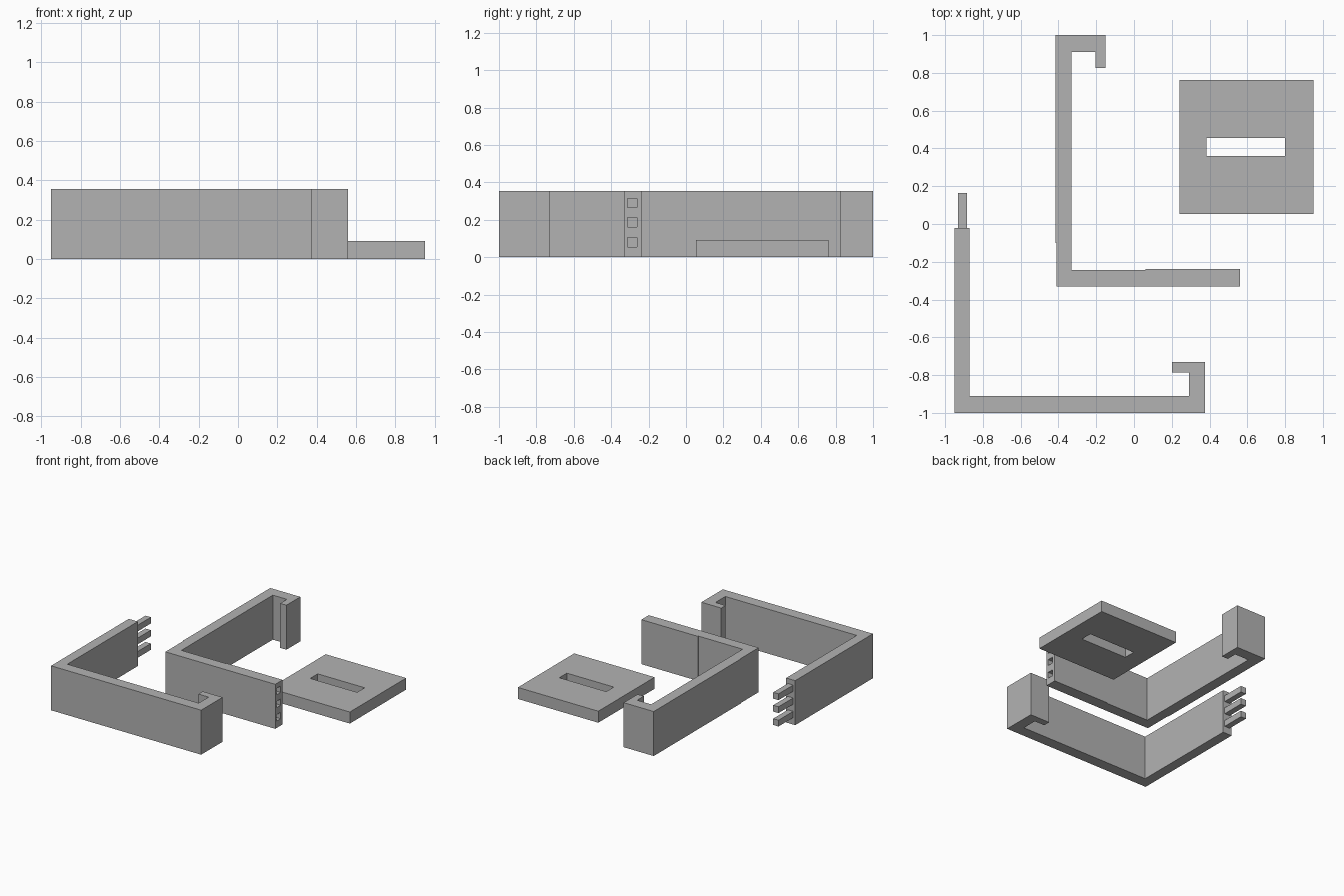
import bpy
import bmesh

cube = bpy.data.objects.get("Cube")
if cube:
    bpy.data.objects.remove(cube, do_unlink=True)

grey = bpy.data.materials.new("plain grey")
grey.use_nodes = True
colour = (0.45, 0.45, 0.45, 1)
grey.diffuse_color = colour
grey.node_tree.nodes["Principled BSDF"].inputs["Base Color"].default_value = colour

HEIGHT = 0.355
PEG_HEIGHTS = (0.08, 0.187, 0.29)
PEG = 0.05


def add_object(name, bm):
    bmesh.ops.recalc_face_normals(bm, faces=bm.faces)
    mesh = bpy.data.meshes.new(name)
    bm.to_mesh(mesh)
    bm.free()
    mesh.materials.append(grey)
    obj = bpy.data.objects.new(name, mesh)
    bpy.context.scene.collection.objects.link(obj)
    return obj


def extrude_profile(name, points, height):
    bm = bmesh.new()
    face = bm.faces.new([bm.verts.new((x, y, 0)) for x, y in points])
    result = bmesh.ops.extrude_face_region(bm, geom=[face])
    verts = [v for v in result["geom"] if isinstance(v, bmesh.types.BMVert)]
    bmesh.ops.translate(bm, verts=verts, vec=(0, 0, height))
    return add_object(name, bm)


def box(name, low, high):
    bm = bmesh.new()
    bmesh.ops.create_cube(bm, size=1)
    for v in bm.verts:
        v.co = [lo if c < 0 else hi for c, lo, hi in zip(v.co, low, high)]
    return add_object(name, bm)


def cut(target, cutter):
    cutter.hide_render = True
    cutter.hide_viewport = True
    cutter.display_type = 'WIRE'
    mod = target.modifiers.new("cut", 'BOOLEAN')
    mod.operation = 'DIFFERENCE'
    mod.solver = 'EXACT'
    mod.object = cutter
    # Bake the cut, then discard the cutter
    bpy.context.view_layer.update()
    baked = bpy.data.meshes.new_from_object(
        target.evaluated_get(bpy.context.evaluated_depsgraph_get()))
    target.modifiers.clear()
    target.data = baked
    bpy.data.objects.remove(cutter, do_unlink=True)


# Front bracket: L-shaped wall with a hooked end
extrude_profile("front_bracket", [
    (-0.95, -1), (0.375, -1), (0.375, -0.73), (0.2, -0.73), (0.2, -0.785),
    (0.29, -0.785), (0.29, -0.91), (-0.87, -0.91), (-0.87, -0.02), (-0.95, -0.02),
], HEIGHT)

# Rear bracket: L-shaped wall with a hook at the back
rear = extrude_profile("rear_bracket", [
    (-0.415, 1), (-0.415, -0.1), (-0.41, -0.1), (-0.41, -0.33), (0.56, -0.33),
    (0.56, -0.237), (0.06, -0.237), (0.06, -0.243), (-0.33, -0.243),
    (-0.33, 0.91), (-0.205, 0.91), (-0.205, 0.825), (-0.15, 0.825), (-0.15, 1),
], HEIGHT)

# Pegs on the front bracket and matching sockets in the rear one
for i, z in enumerate(PEG_HEIGHTS):
    low, high = z - PEG / 2, z + PEG / 2
    box(f"peg_{i + 1}", (-0.932, -0.02, low), (-0.885, 0.165, high))
    cut(rear, box(f"socket_cutter_{i + 1}", (0.37, -0.312, low), (0.6, -0.262, high)))

# Flat plate with a slot through it
plate = box("slotted_plate", (0.24, 0.053, 0), (0.95, 0.763, 0.092))
cut(plate, box("slot_cutter", (0.385, 0.36, -0.1), (0.8, 0.455, 0.2)))
